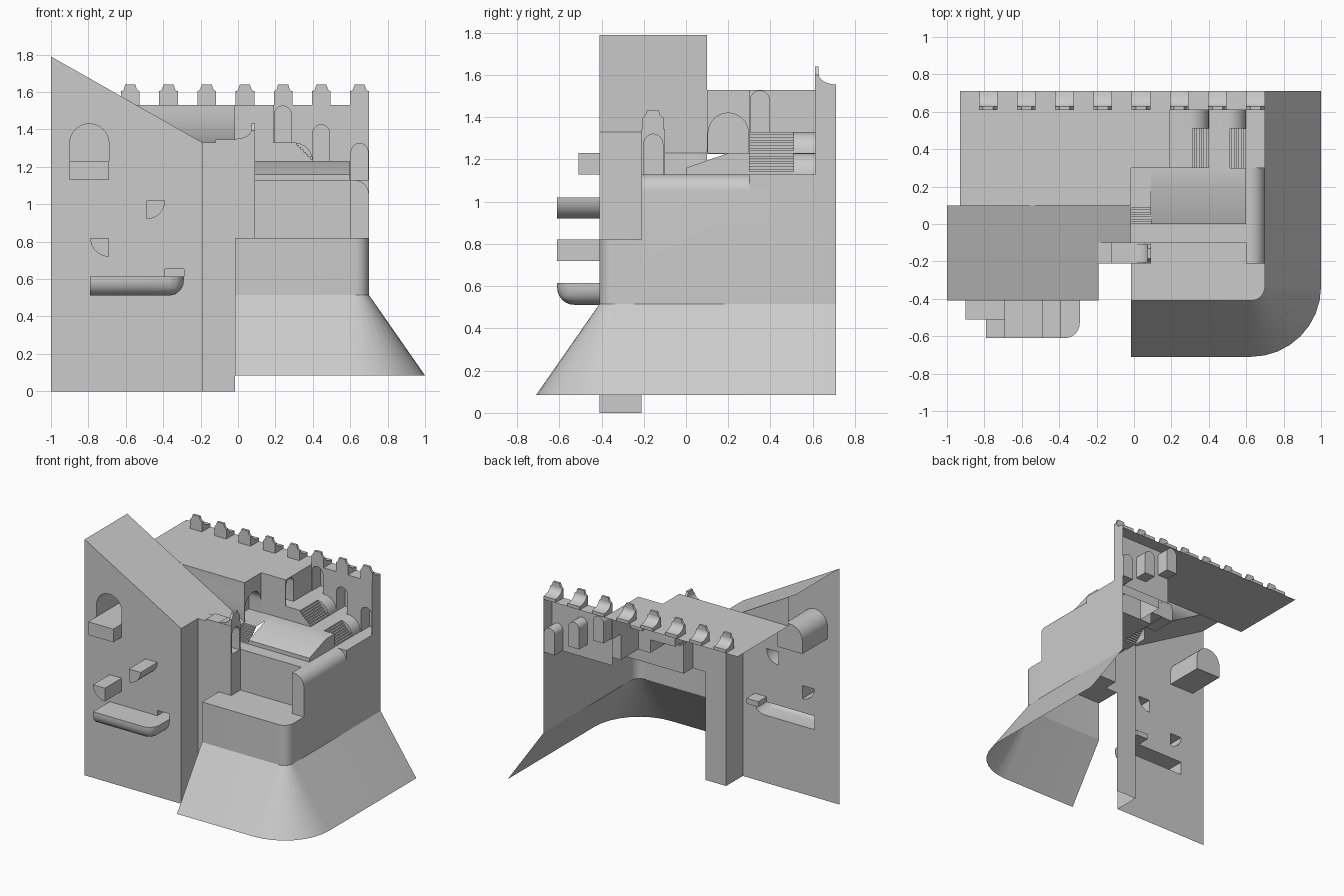
import bpy, bmesh, math
from mathutils import Vector

if "Cube" in bpy.data.objects:
    bpy.data.objects.remove(bpy.data.objects["Cube"])


def P(axis, u, v, d):
    return {'x': (d, u, v), 'y': (u, d, v), 'z': (u, v, d)}[axis]


def make(name, build):
    bm = bmesh.new()
    build(bm)
    bmesh.ops.remove_doubles(bm, verts=bm.verts, dist=0.0004)
    bmesh.ops.recalc_face_normals(bm, faces=bm.faces)
    me = bpy.data.meshes.new(name)
    bm.to_mesh(me)
    bm.free()
    me.polygons.foreach_set("use_smooth", [True] * len(me.polygons))
    me.set_sharp_from_angle(angle=math.radians(30))
    ob = bpy.data.objects.new(name, me)
    bpy.context.collection.objects.link(ob)
    return ob


def panel(bm, axis, d, outer, holes=()):
    """Flat wall with cut-out loops."""
    edges = []
    for loop in [outer, *holes]:
        vs = [bm.verts.new(P(axis, u, v, d)) for u, v in loop]
        edges += [bm.edges.new((vs[i - 1], vs[i])) for i in range(len(vs))]
    bmesh.ops.triangle_fill(bm, edges=edges, use_beauty=True, normal=Vector(P(axis, 0, 0, 1)))


def prism(bm, axis, loop, a, b, caps=(True, True), closed=True):
    """Profile swept along an axis from a to b."""
    va = [bm.verts.new(P(axis, u, v, a)) for u, v in loop]
    vb = [bm.verts.new(P(axis, u, v, b)) for u, v in loop]
    for i in range(0 if closed else 1, len(loop)):
        bm.faces.new((va[i - 1], va[i], vb[i], vb[i - 1]))
    for vs, on in ((va, caps[0]), (vb, caps[1])):
        if on:
            bm.faces.new(vs)


def rect(u0, u1, v0, v1):
    return [(u0, v0), (u1, v0), (u1, v1), (u0, v1)]


def arc(cx, cy, r, a0, a1, n=8):
    return [(cx + r * math.cos(math.radians(a0 + (a1 - a0) * i / n)),
             cy + r * math.sin(math.radians(a0 + (a1 - a0) * i / n))) for i in range(n + 1)]


def arch(u0, u1, z0, top):
    r = (u1 - u0) / 2
    return [(u0, z0), (u1, z0)] + arc(u0 + r, top - r, r, 0, 180, 16)


def niche(bm, axis, loop, d, depth):
    prism(bm, axis, loop, d, d + depth, (False, True))


def steps(u0, z0, u1, z1, n=8):
    pts = [(u0, z0)]
    for i in range(n):
        z = z0 + (z1 - z0) * (i + 1) / n
        pts += [(u0 + (u1 - u0) * i / n, z), (u0 + (u1 - u0) * (i + 1) / n, z)]
    return pts


X0, X1, X2 = -0.19, -0.015, 0.09
slope = lambda x: 1.79 - (x + 1) * 0.568


# tall left wall with holes for the window, pegs and ledge
window = arch(-0.9, -0.69, 1.23, 1.43)
peg_a = [(-0.49, 1.02)] + arc(-0.49, 1.02, 0.1, -90, 0)
peg_b = [(-0.69, 0.82)] + arc(-0.69, 0.82, 0.1, 180, 270)
ledge_hole = [(-0.79, 0.615), (-0.79, 0.512)] + arc(-0.37, 0.592, 0.08, -90, 0) + \
    [(-0.29, 0.655), (-0.39, 0.655), (-0.39, 0.615)]


def front_wall(bm):
    panel(bm, 'y', -0.41, [(-1, 0), (X0, 0), (X0, 1.33), (-1, 1.79)],
          [window, peg_a, peg_b, ledge_hole])
    niche(bm, 'y', window, -0.41, 0.3)
    niche(bm, 'y', rect(-0.39, -0.29, 0.615, 0.655), -0.41, 0.1)
    panel(bm, 'x', X0, rect(-0.41, -0.21, 0, 1.33))
    panel(bm, 'y', -0.21, [(X0, 0), (X1, 0), (X1, 0.82), (X2, 0.82), (X2, 1.345), (-0.12, 1.345),
                           (-0.12, 1.33), (X0, 1.33)])


make("left_wall", front_wall)
make("window_sill", lambda bm: prism(bm, 'y', rect(-0.9, -0.69, 1.13, 1.23), -0.51, -0.41))
make("peg_upper", lambda bm: prism(bm, 'y', peg_a, -0.61, -0.41, (True, False)))
make("peg_lower", lambda bm: prism(bm, 'y', peg_b, -0.61, -0.41, (True, False)))


def ledge(bm):
    prism(bm, 'y', rect(-0.79, -0.29, 0.512, 0.615), -0.61, -0.41)
    corner = min(bm.verts, key=lambda v: (v.co - Vector((-0.29, -0.61, 0.512))).length)
    bmesh.ops.bevel(bm, geom=list(corner.link_edges), offset=0.08, segments=6,
                    profile=0.5, affect='EDGES')
    back = [f for f in bm.faces if all(v.co.y > -0.411 for v in f.verts)]
    bmesh.ops.delete(bm, geom=back, context='FACES')


make("rounded_ledge", ledge)


# sloping ramp roof
def ramp(bm):
    vs = [bm.verts.new((x, y, slope(x))) for x, y in
          [(-1, -0.41), (X0, -0.41), (X0, -0.1), (X1, -0.1), (X1, 0.1), (-1, 0.1)]]
    bm.faces.new(vs)
    panel(bm, 'x', X1, rect(-0.1, 0.1, 1.13, 1.23))
    panel(bm, 'y', 0.1, [(-0.542, 1.53), (X1, 1.23), (X1, 1.53)])
    panel(bm, 'y', 0.1, [(-0.542, 1.53), (-0.93, slope(-0.93)), (-0.93, 1.53)])


make("ramp_roof", ramp)


# flat upper roof with its walls and doorways
def upper(bm):
    panel(bm, 'z', 1.53, [(-0.93, 0.1), (X1, 0.1), (X1, 0.3), (0.19, 0.3), (0.19, 0.61),
                          (0.7, 0.61), (0.7, 0.71), (-0.93, 0.71)])
    big = arch(0.105, 0.295, 1.23, 1.42)
    panel(bm, 'x', X1, rect(0.1, 0.3, 1.225, 1.53), [big])
    niche(bm, 'x', big, X1, -0.1)
    panel(bm, 'y', 0.3, rect(X1, 0.19, 1.23, 1.53))
    door = arch(0.305, 0.395, 1.33, 1.525)
    panel(bm, 'x', 0.19, rect(0.3, 0.61, 1.325, 1.53), [door])
    niche(bm, 'x', door, 0.19, -0.1)
    doors = [arch(x, x + 0.09, z, z + 0.195) for x, z in ((0.195, 1.33), (0.4, 1.23), (0.605, 1.13))]
    panel(bm, 'y', 0.61, rect(0.19, 0.7, 1.125, 1.53), doors)
    for d in doors:
        niche(bm, 'y', d, 0.61, 0.1)


make("upper_roof", upper)


# battlements: a notched front plate with a concave back
def merlon(bm, axis, c, d, z, s):
    plate = [(c - .05, z), (c + .05, z), (c + .05, z + .07), (c + .035, z + .085),
             (c + .027, z + .11), (c - .027, z + .11), (c - .035, z + .085), (c - .05, z + .07)]
    prism(bm, axis, plate, d, d + s * 0.018)
    curve = [(d + s * (0.1 - 0.082 * math.sin(t)), z + 0.025 + 0.05 * (1 - math.cos(t)))
             for t in [math.pi / 2 * i / 6 for i in range(7)]]
    side = [(d + s * 0.018, z), (d + s * 0.1, z)] + curve
    prism(bm, 'x' if axis == 'y' else 'y', side, c - 0.05, c + 0.05)


for i in range(8):
    make("merlon_%d" % (i + 1), lambda bm: merlon(bm, 'y', -0.78 + i * 0.2043, 0.61, 1.53, 1))
make("gate_merlon", lambda bm: merlon(bm, 'x', -0.157, X2, 1.325, -1))


# small turret wall beside the courtyard
def turret(bm):
    door = arch(-0.2, -0.11, 1.13, 1.32)
    panel(bm, 'x', X2, rect(-0.21, -0.1, 0.82, 1.345), [door])
    niche(bm, 'x', door, X2, -0.1)
    panel(bm, 'z', 1.345, rect(-0.12, X2, -0.21, -0.1))
    panel(bm, 'z', 1.33, rect(X0, -0.12, -0.21, -0.1))
    panel(bm, 'x', -0.12, rect(-0.21, -0.1, 1.33, 1.345))
    panel(bm, 'y', -0.1, [(X0, 1.33), (X1, 1.23), (X1, 1.13), (X2, 1.13), (X2, 1.345),
                          (-0.12, 1.345), (-0.12, 1.33)])


make("turret", turret)


# bastion: rounded wall and flared skirt share one corner centre
def plan(r, n=8):
    return [(X1, -0.335 - r)] + arc(0.625, -0.335, r, -90, 0, n) + [(0.625 + r, 0.71)]


def skirt(bm):
    top = [bm.verts.new((x, y, 0.515)) for x, y in plan(0.075)]
    low = [bm.verts.new((x, y, 0.085)) for x, y in plan(0.375)]
    for i in range(1, len(top)):
        bm.faces.new((low[i - 1], low[i], top[i], top[i - 1]))


make("flared_skirt", skirt)


def bastion(bm):
    ring = plan(0.075)
    prism(bm, 'z', ring[:-1] + [(0.7, -0.21)], 0.515, 0.82, (False, False), False)
    panel(bm, 'z', 0.82, ring[:-1] + [(0.7, -0.21), (0.6, -0.21), (0.6, -0.1), (X2, -0.1),
                                      (X2, -0.21), (X1, -0.21)])
    panel(bm, 'x', 0.7, [(-0.21, 0.515), (0.71, 0.515), (0.71, 1.53), (0.61, 1.53), (0.61, 1.13),
                         (0.3, 1.13), (0.3, 1.05), (-0.21, 1.05)])
    panel(bm, 'y', -0.1, rect(X2, 0.6, 0.82, 1.13))
    panel(bm, 'x', 0.6, rect(-0.21, -0.1, 0.82, 1.13))
    lip = arc(0.62, 1.05, 0.08, 0, 90)
    panel(bm, 'y', -0.21, [(0.6, 0.82), (0.7, 0.82)] + lip + [(0.6, 1.13)])
    prism(bm, 'y', lip, -0.21, 0.3, (False, False), False)
    panel(bm, 'y', 0.3, lip + [(0.7, 1.13)])


make("bastion", bastion)


# courtyard floor, lean-to roof and the three flights of stairs
def floor(bm):
    panel(bm, 'z', 1.13, rect(X1, 0.6, -0.1, 0))
    panel(bm, 'z', 1.13, rect(0.6, 0.62, -0.21, 0.3))
    panel(bm, 'z', 1.13, rect(0.6, 0.7, 0.3, 0.61))


make("courtyard_floor", floor)
make("lean_to", lambda bm: prism(bm, 'x', [(0, 1.13), (0, 1.16), (0.2, 1.23), (0.3, 1.23), (0.3, 1.13)],
                                 X2, 0.6))
make("inner_stairs", lambda bm: prism(bm, 'x', steps(0, 1.13, 0.1, 1.23) + [(0.3, 1.23)],
                                      X1, X2, (False, False), False))


def terrace(bm):
    flights = [(0.19, 1.33), (0.3, 1.33)] + steps(0.6, 1.13, 0.5, 1.23)[::-1]
    flights = [(0.19, 1.13), (0.19, 1.33)] + steps(0.4, 1.23, 0.3, 1.33)[::-1] + \
        steps(0.6, 1.13, 0.5, 1.23)[::-1]
    prism(bm, 'y', flights, 0.3, 0.51, (True, False), False)
    rounds = [(0.19, 1.33)] + arc(0.3, 1.23, 0.1, 90, 0) + arc(0.5, 1.13, 0.1, 90, 0)
    prism(bm, 'y', rounds, 0.51, 0.61, (False, False), False)
    panel(bm, 'y', 0.51, [(0.19, 1.13)] + rounds)


make("terrace_stairs", terrace)
